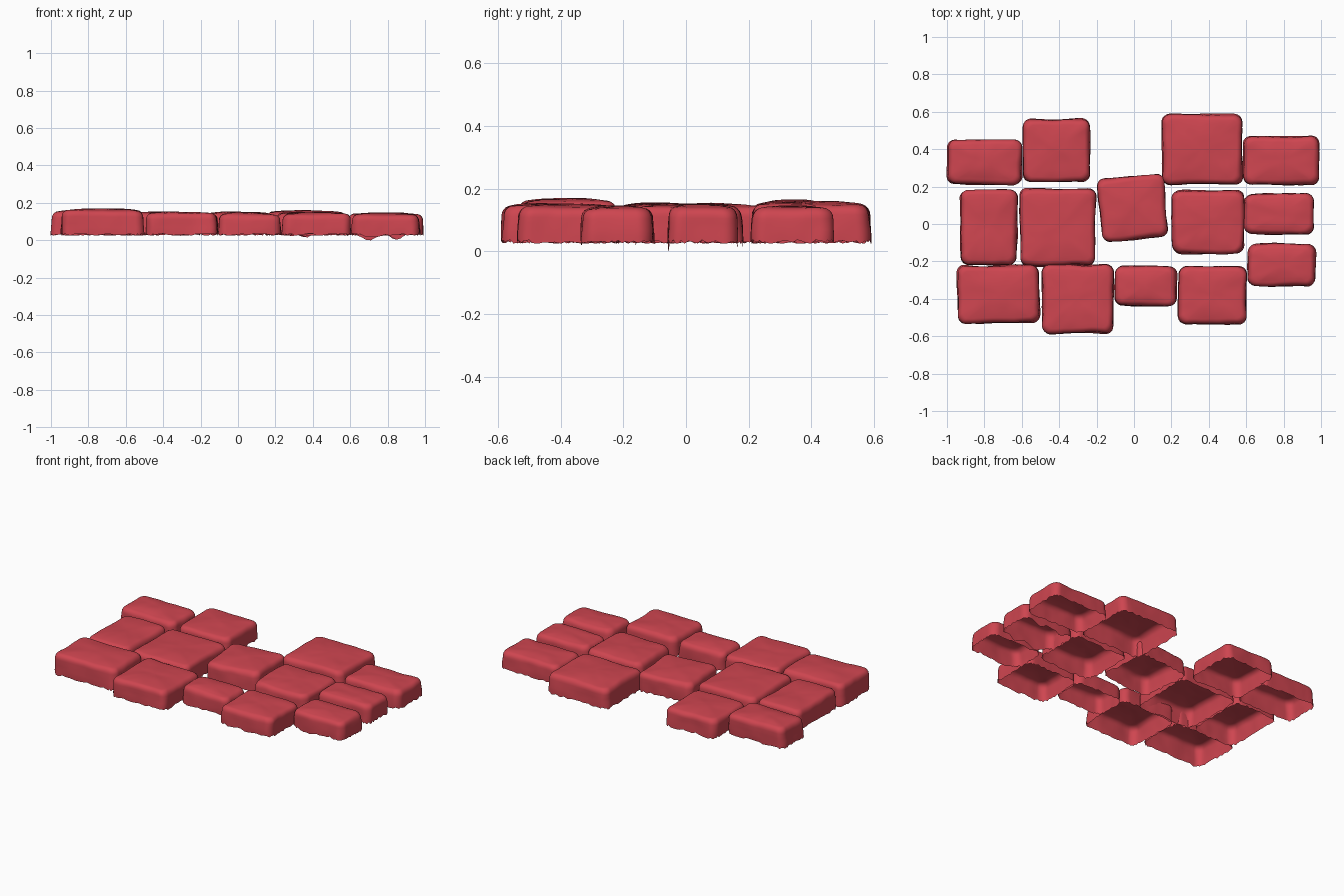
import bpy, bmesh, math, random
from mathutils import Vector, Matrix, noise

if "Cube" in bpy.data.objects:
    bpy.data.objects.remove(bpy.data.objects["Cube"])

random.seed(4)
CORNER = 8          # segments per rounded corner
SIDE = 12           # segments per straight side
FLOOR = 0.032       # usual height of the ragged lower rim

mat = bpy.data.materials.new("red_stone")
mat.diffuse_color = (0.62, 0.06, 0.08, 1)
mat.use_nodes = True
mat.node_tree.nodes["Principled BSDF"].inputs["Base Color"].default_value = mat.diffuse_color


def outline(hx, hy, r):
    """Counter-clockwise rounded rectangle."""
    corners = [(hx - r, hy - r, 0), (r - hx, hy - r, 90),
               (r - hx, r - hy, 180), (hx - r, r - hy, 270)]
    pts = []
    for i, (cx, cy, a0) in enumerate(corners):
        for k in range(CORNER + 1):
            a = math.radians(a0 + 90 * k / CORNER)
            pts.append(Vector((cx + r * math.cos(a), cy + r * math.sin(a), 0)))
        nx, ny, a1 = corners[(i + 1) % 4]
        a1 = math.radians(a1)
        end = Vector((nx + r * math.cos(a1), ny + r * math.sin(a1), 0))
        start = pts[-1]
        pts += [start.lerp(end, k / SIDE) for k in range(1, SIDE)]
    return pts


def stone(name, x0, x1, y0, y1, top, turn=0, tilt=(0, 0), dips=()):
    """Open-bottomed paving stone with a worn top edge and ragged rim."""
    hx, hy = (x1 - x0) / 2, (y1 - y0) / 2
    centre = Vector(((x0 + x1) / 2, (y0 + y1) / 2, 0))
    rot = Matrix.Rotation(math.radians(turn), 3, 'Z')
    seed = Vector([random.uniform(-50, 50) for _ in range(3)])

    # (inset, height) from the rim up the wall and over the rounded edge
    rows = [(0, FLOOR), (0, 0.05), (0.001, 0.07), (0.002, 0.09), (0.003, top - 0.042)]
    rows += [(0.003 + 0.03 * (1 - math.cos(a)), top - 0.042 + 0.034 * math.sin(a))
             for a in (math.radians(d) for d in (18, 36, 54, 72, 86))]
    loops = [[p + Vector((0, 0, z)) for p in
              outline(hx - i, hy - i, max(0.045 - i * 0.5, 0.012))] for i, z in rows]
    # rings shrinking toward the middle of the slightly crowned top
    for s in (0.88, 0.74, 0.58, 0.42, 0.26, 0.12):
        loops.append([Vector((p.x * s, p.y * s, top - 0.008 * s ** 3)) for p in loops[9]])

    def wear(p, rim):
        q = p + seed
        n = noise.noise_vector(q * 5) * 0.009 + noise.noise_vector(q * 16) * 0.003
        p = p + Vector((n.x, n.y, 0))
        if rim:
            p.z += random.uniform(-0.008, 0.005)
            for d, w, depth in dips:
                p.z -= depth * math.exp(-((p.x + centre.x - d) / w) ** 2)
            p.z = max(p.z, 0)
        else:
            f = (p.z - FLOOR) / (top - FLOOR)
            p.z += f * (n.z * 0.8 + tilt[0] * p.x / hx + tilt[1] * p.y / hy)
        return rot @ p + centre

    bm = bmesh.new()
    rings = [[bm.verts.new(wear(p, r == 0)) for p in loop] for r, loop in enumerate(loops)]
    count = len(rings[0])
    for lo, hi in zip(rings, rings[1:]):
        for j in range(count):
            k = (j + 1) % count
            bm.faces.new((lo[j], lo[k], hi[k], hi[j]))
    mid = bm.verts.new(wear(Vector((0, 0, top)), False))
    for j in range(count):
        bm.faces.new((rings[-1][j], rings[-1][(j + 1) % count], mid))
    for f in bm.faces:
        f.smooth = True
    mesh = bpy.data.meshes.new(name)
    bm.to_mesh(mesh)
    bm.free()
    mesh.materials.append(mat)
    obj = bpy.data.objects.new(name, mesh)
    bpy.context.collection.objects.link(obj)


# back row
stone("stone_back_far_left", -1.0, -0.60, 0.21, 0.45, 0.162, tilt=(-0.002, 0))
stone("stone_back_left", -0.595, -0.235, 0.225, 0.56, 0.15)
stone("stone_back_right", 0.15, 0.58, 0.21, 0.59, 0.158)
stone("stone_back_far_right", 0.585, 0.99, 0.21, 0.47, 0.145)
# middle row
stone("stone_middle_far_left", -0.93, -0.625, -0.22, 0.185, 0.155)
stone("stone_middle_left", -0.61, -0.205, -0.225, 0.19, 0.153)
stone("stone_middle_turned", -0.187, 0.172, -0.085, 0.255, 0.152, turn=5)
stone("stone_middle_right", 0.205, 0.59, -0.16, 0.18, 0.15, dips=[(0.35, 0.04, 0.012)])
stone("stone_middle_far_right", 0.59, 0.965, -0.055, 0.165, 0.148,
      dips=[(0.70, 0.04, 0.03), (0.85, 0.03, 0.03)])
# front row
stone("stone_front_far_left", -0.945, -0.505, -0.53, -0.22, 0.168)
stone("stone_front_left", -0.495, -0.11, -0.585, -0.215, 0.153, tilt=(-0.002, 0))
stone("stone_front_middle", -0.105, 0.23, -0.44, -0.225, 0.147)
stone("stone_front_right", 0.235, 0.605, -0.535, -0.225, 0.15)
stone("stone_front_far_right", 0.61, 0.97, -0.335, -0.105, 0.145,
      dips=[(0.72, 0.05, 0.01)])
